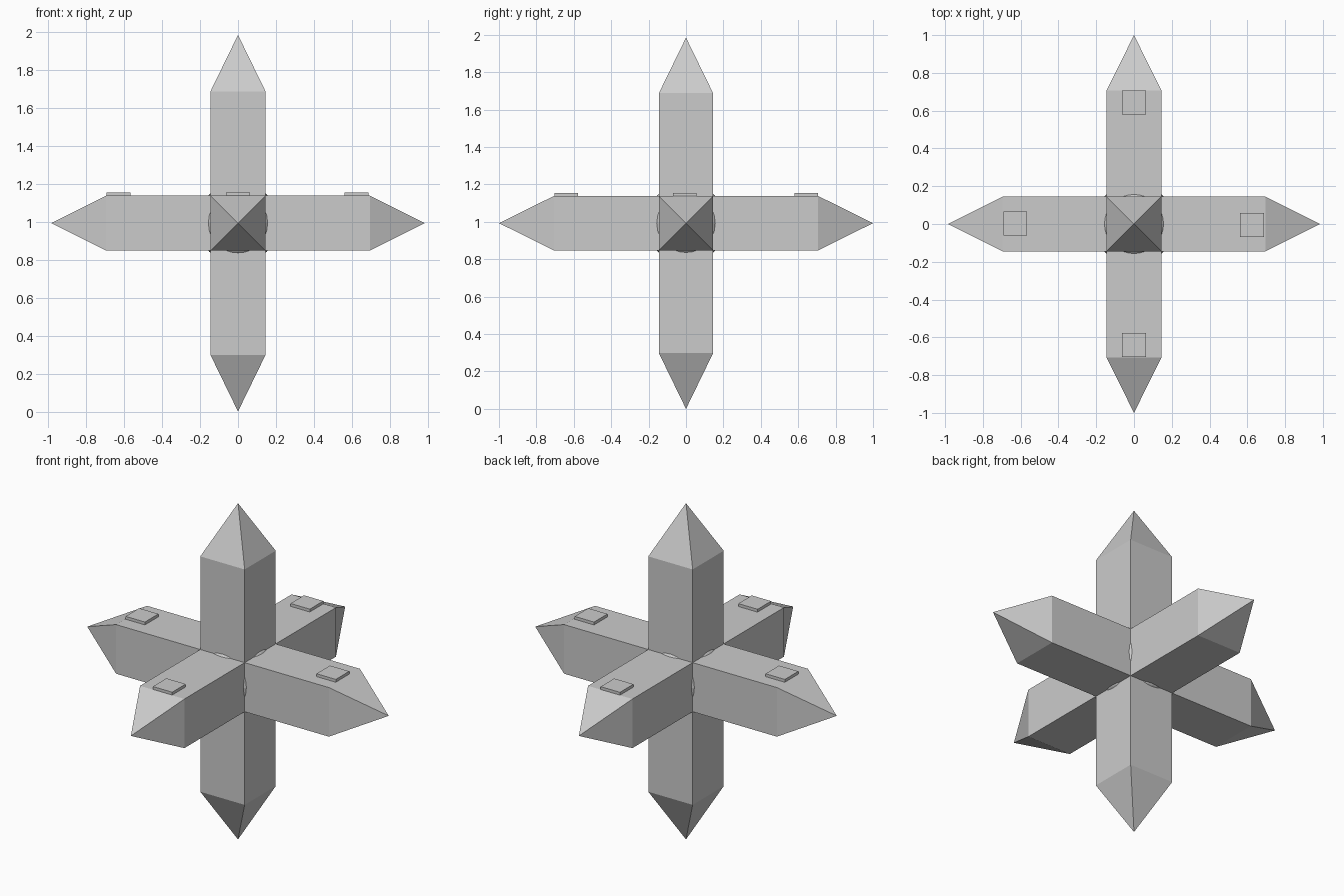
import bpy
import bmesh
from mathutils import Matrix, Vector

cube = bpy.data.objects.get("Cube")
if cube:
    bpy.data.objects.remove(cube, do_unlink=True)

CENTRE = Vector((0, 0, 0.993))
HALF = 0.145

grey = bpy.data.materials.new("plain_grey")
grey.use_nodes = True
grey.diffuse_color = (0.6, 0.6, 0.6, 1)
grey.node_tree.nodes["Principled BSDF"].inputs["Base Color"].default_value = (0.6, 0.6, 0.6, 1)


def add_object(name, bm, matrix):
    bmesh.ops.recalc_face_normals(bm, faces=bm.faces)
    mesh = bpy.data.meshes.new(name)
    bm.to_mesh(mesh)
    bm.free()
    mesh.materials.append(grey)
    obj = bpy.data.objects.new(name, mesh)
    obj.matrix_world = matrix
    bpy.context.collection.objects.link(obj)


def add_arm(name, direction, shoulder, tip):
    """Square bar from the centre, ending in a four-sided point."""
    bm = bmesh.new()
    corners = [(-HALF, -HALF), (HALF, -HALF), (HALF, HALF), (-HALF, HALF)]
    base = [bm.verts.new((x, y, 0)) for x, y in corners]
    top = [bm.verts.new((x, y, shoulder)) for x, y in corners]
    point = bm.verts.new((0, 0, tip))
    bm.faces.new(base)
    for i in range(4):
        j = (i + 1) % 4
        bm.faces.new((base[i], base[j], top[j], top[i]))
        bm.faces.new((top[i], top[j], point))
    turn = Vector((0, 0, 1)).rotation_difference(Vector(direction))
    add_object(name, bm, Matrix.Translation(CENTRE) @ turn.to_matrix().to_4x4())


def add_pad(name, x, y):
    """Thin square plate on the upper face of a level arm."""
    bm = bmesh.new()
    bmesh.ops.create_cube(bm, size=1, matrix=Matrix.Diagonal((0.126, 0.126, 0.03, 1)))
    add_object(name, bm, Matrix.Translation((x, y, 1.14)))


# Six pointed arms
add_arm("left_arm", (1, 0, 0), 0.695, 0.985)
add_arm("right_arm", (-1, 0, 0), 0.695, 0.985)
add_arm("front_arm", (0, -1, 0), 0.707, 1.0)
add_arm("back_arm", (0, 1, 0), 0.707, 1.0)
add_arm("upper_arm", (0, 0, 1), 0.695, 0.992)
add_arm("lower_arm", (0, 0, -1), 0.695, 0.993)

# Faceted ball at the crossing
ball = bmesh.new()
bmesh.ops.create_uvsphere(ball, u_segments=32, v_segments=16, radius=0.214)
add_object("centre_ball", ball, Matrix.Translation(CENTRE))

# Four pads near the ends of the level arms
add_pad("left_pad", 0.624, -0.006)
add_pad("right_pad", -0.629, 0.003)
add_pad("front_pad", 0, -0.641)
add_pad("back_pad", 0, 0.643)
